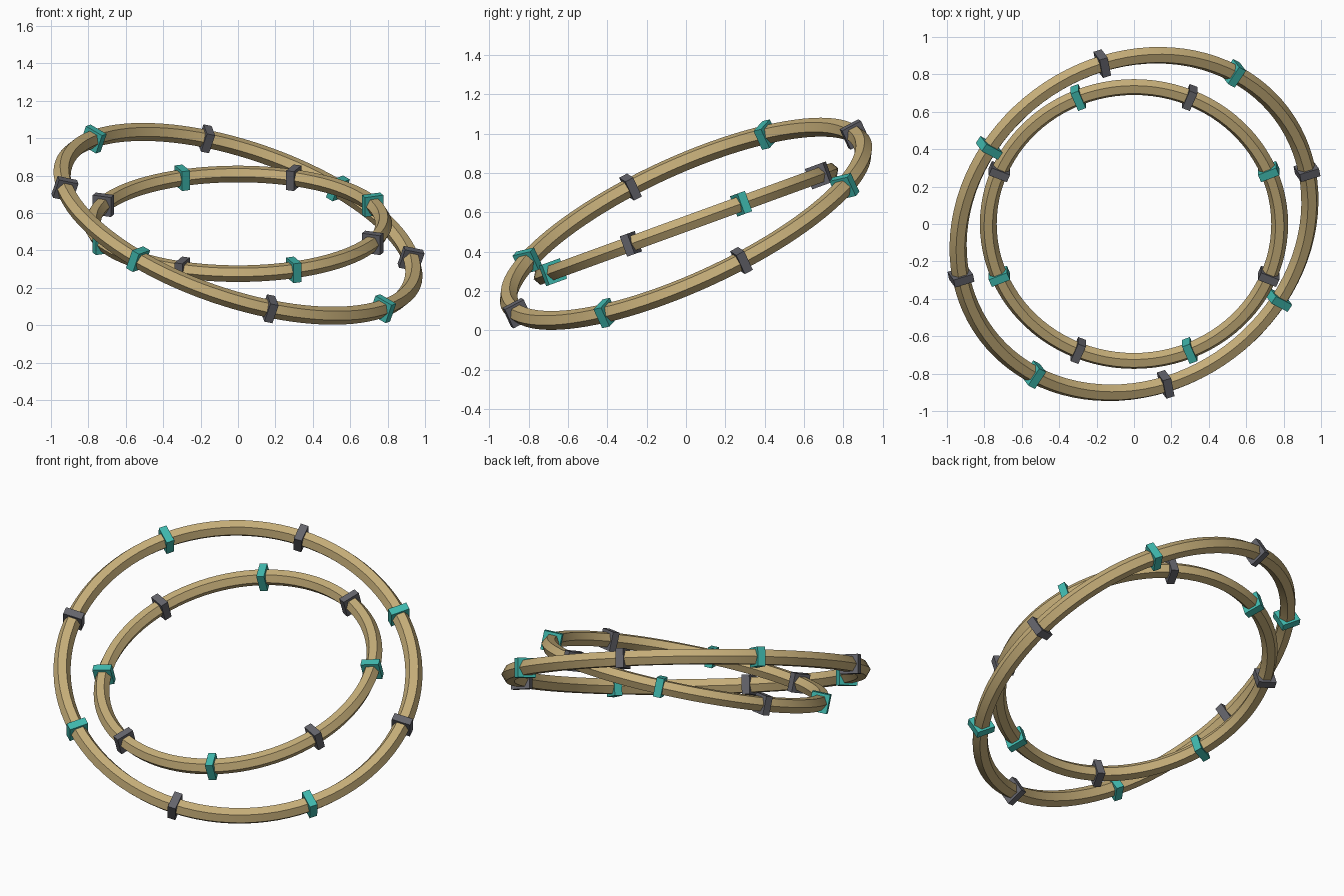
import bpy, bmesh, math
from mathutils import Matrix, Euler, Vector

if "Cube" in bpy.data.objects:
    bpy.data.objects.remove(bpy.data.objects["Cube"])


def material(name, color):
    m = bpy.data.materials.new(name)
    m.diffuse_color = (*color, 1.0)
    m.use_nodes = True
    m.node_tree.nodes["Principled BSDF"].inputs["Base Color"].default_value = m.diffuse_color
    return m


TAN = material("tan", (0.56, 0.42, 0.19))
TEAL = material("teal", (0.05, 0.48, 0.42))
GREY = material("slate grey", (0.13, 0.13, 0.15))


def finish(bm, name, mat, matrix):
    bmesh.ops.recalc_face_normals(bm, faces=bm.faces)
    mesh = bpy.data.meshes.new(name)
    bm.to_mesh(mesh)
    bm.free()
    mesh.materials.append(mat)
    obj = bpy.data.objects.new(name, mesh)
    obj.matrix_world = matrix
    bpy.context.collection.objects.link(obj)
    return obj


def hex_ring(name, major, minor, matrix, segments=96, sides=6):
    # Hexagonal bar swept round a circle
    bm = bmesh.new()
    loops = []
    for i in range(segments):
        a = math.tau * i / segments
        loop = []
        for j in range(sides):
            b = math.tau * j / sides
            r = major + minor * math.cos(b)
            loop.append(bm.verts.new((r * math.cos(a), r * math.sin(a), minor * math.sin(b))))
        loops.append(loop)
    for i in range(segments):
        p, q = loops[i], loops[(i + 1) % segments]
        for j in range(sides):
            k = (j + 1) % sides
            bm.faces.new((p[j], q[j], q[k], p[k]))
    obj = finish(bm, name, TAN, matrix)
    bpy.ops.object.select_all(action='DESELECT')
    obj.select_set(True)
    bpy.context.view_layer.objects.active = obj
    bpy.ops.object.shade_smooth_by_angle(angle=math.radians(30))


def clamps(name, major, matrix, size, first, second):
    # Eight block clamps in alternating colours
    for k in range(8):
        bm = bmesh.new()
        bmesh.ops.create_cube(bm, size=1.0, matrix=Matrix.Diagonal((*size, 1.0)))
        place = Matrix.Rotation(math.radians(22.5 + 45 * k), 4, 'Z') @ Matrix.Translation((major, 0, 0))
        finish(bm, f"{name}_{k + 1}", (first, second)[k % 2], matrix @ place)


def frame(rx, ry, rz):
    turn = Euler([math.radians(v) for v in (rx, ry, rz)]).to_matrix().to_4x4()
    return Matrix.Translation(Vector((0, 0, 0.542))) @ turn


# Outer tilted ring
outer = frame(22.2, 20.6, -4.2)
hex_ring("outer_ring", 0.985, 0.048, outer)
clamps("outer_clamp", 0.985, outer, (0.11, 0.046, 0.11), GREY, TEAL)

# Inner ring, tilted only front to back
inner = frame(20, 0, 0)
hex_ring("inner_ring", 0.779, 0.045, inner)
clamps("inner_clamp", 0.779, inner, (0.105, 0.044, 0.11), TEAL, GREY)
